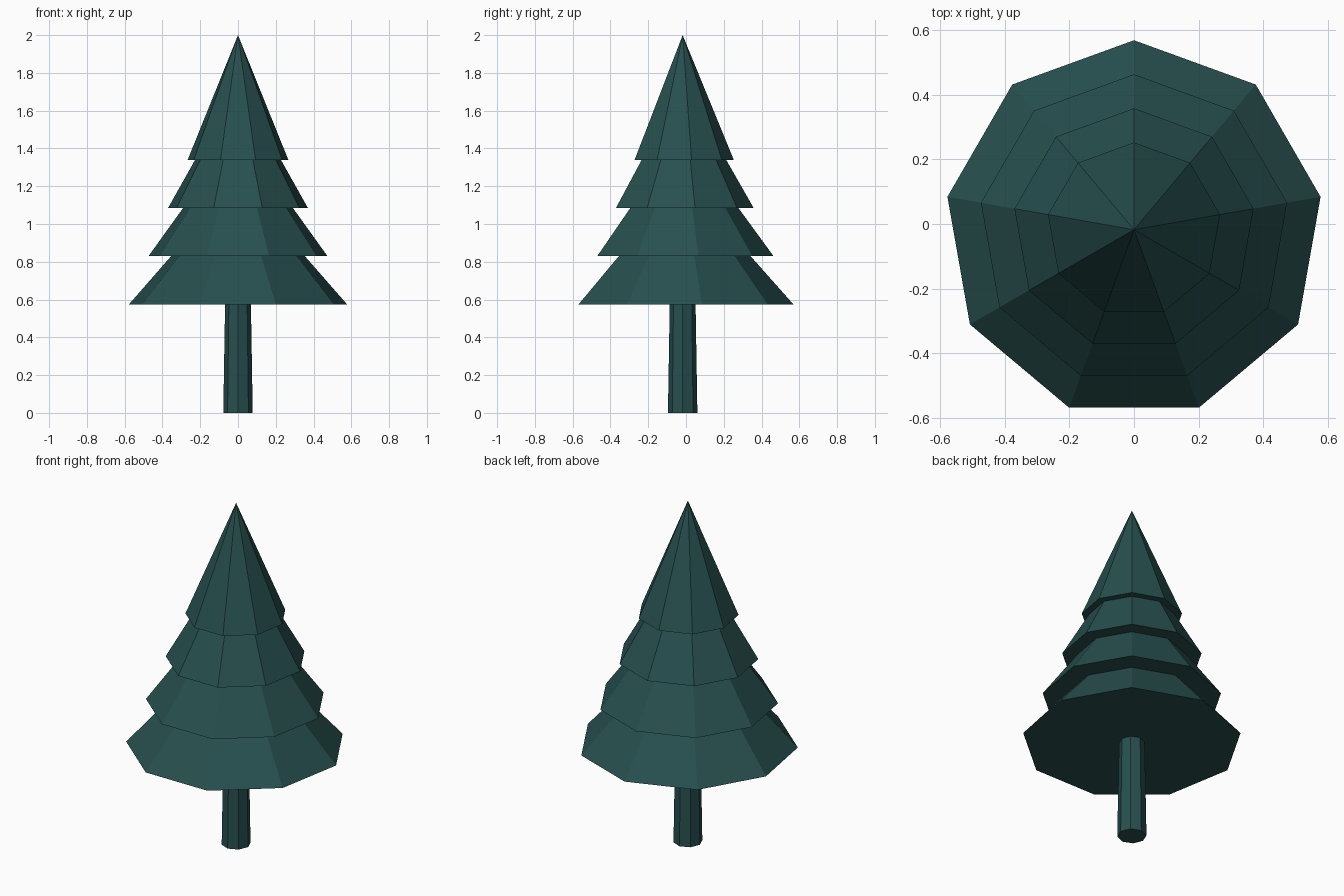
import bpy, bmesh, math

if "Cube" in bpy.data.objects:
    bpy.data.objects.remove(bpy.data.objects["Cube"])

CENTRE_Y = -0.0177  # puts the nonagon's bounds symmetric about y = 0

green = bpy.data.materials.new("dark pine green")
green.diffuse_color = (0.020, 0.079, 0.077, 1.0)
green.use_nodes = True
green.node_tree.nodes["Principled BSDF"].inputs["Base Color"].default_value = green.diffuse_color


def ring(bm, sides, radius, z):
    """Regular polygon of vertices with one corner pointing to +y."""
    step = 2 * math.pi / sides
    return [bm.verts.new((radius * math.cos(math.pi / 2 + i * step),
                          CENTRE_Y + radius * math.sin(math.pi / 2 + i * step), z))
            for i in range(sides)]


def tapered(name, sides, r_bottom, r_top, z_bottom, z_top):
    """Flat-sided closed cone, or frustum when r_top > 0."""
    bm = bmesh.new()
    low = ring(bm, sides, r_bottom, z_bottom)
    bm.faces.new(low[::-1])
    if r_top > 0:
        high = ring(bm, sides, r_top, z_top)
        bm.faces.new(high)
    else:
        apex = bm.verts.new((0, CENTRE_Y, z_top))
    for i in range(sides):
        j = (i + 1) % sides
        if r_top > 0:
            bm.faces.new((low[i], low[j], high[j], high[i]))
        else:
            bm.faces.new((low[i], low[j], apex))
    mesh = bpy.data.meshes.new(name)
    bm.to_mesh(mesh)
    bm.free()
    mesh.materials.append(green)
    obj = bpy.data.objects.new(name, mesh)
    bpy.context.collection.objects.link(obj)
    return obj


# Trunk: eight-sided, slightly tapered
tapered("trunk", 8, 0.078, 0.068, 0.0, 0.6)

# Foliage: four overlapping nine-sided cones of equal height
for k in range(4):
    z = 0.574 + 0.2553 * k
    tapered(f"foliage_tier_{k + 1}", 9, 0.587 - 0.1055 * k, 0, z, z + 0.66)
